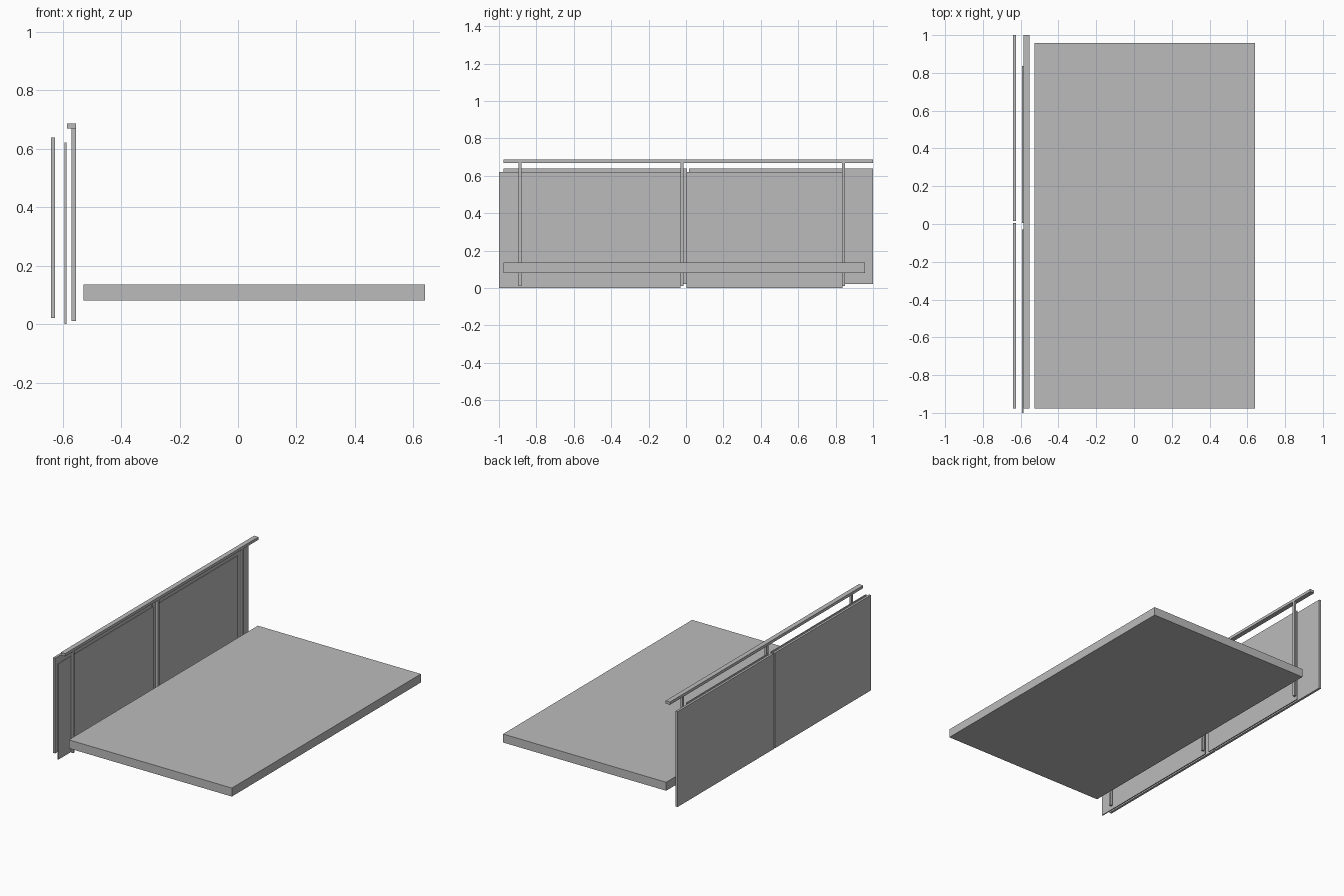
import bpy

cube = bpy.data.objects.get("Cube")
if cube:
    bpy.data.objects.remove(cube, do_unlink=True)

grey = bpy.data.materials.new("plain grey")
grey.use_nodes = True
grey.diffuse_color = (0.5, 0.5, 0.5, 1)
grey.node_tree.nodes["Principled BSDF"].inputs["Base Color"].default_value = grey.diffuse_color


def box(name, x, y, z):
    """Box spanning the given (low, high) range on each axis."""
    spans = (x, y, z)
    bpy.ops.mesh.primitive_cube_add(size=1, location=[(a + b) / 2 for a, b in spans])
    obj = bpy.context.object
    obj.name = name
    obj.scale = [b - a for a, b in spans]
    bpy.ops.object.transform_apply(location=False, rotation=False, scale=True)
    obj.data.materials.append(grey)
    return obj


# Balcony floor
box("floor_slab", (-0.528, 0.64), (-0.977, 0.957), (0.08, 0.135))

# Outer cladding panels, with a narrow joint between them
for name, y in (("front", (-0.977, 0.006)), ("back", (0.016, 1.0))):
    box(name + "_outer_panel", (-0.64, -0.625), y, (0.021, 0.638))

# Thin inner panels
for name, y in (("front", (-1.0, -0.03)), ("back", (0.004, 0.836))):
    box(name + "_inner_panel", (-0.593, -0.586), y, (0.0, 0.62))

# Railing posts and handrail
for name, y in (("front", -0.888), ("middle", -0.021), ("back", 0.842)):
    box(name + "_post", (-0.569, -0.554), (y - 0.008, y + 0.008), (0.01, 0.668))
box("handrail", (-0.585, -0.554), (-0.977, 1.0), (0.668, 0.686))
